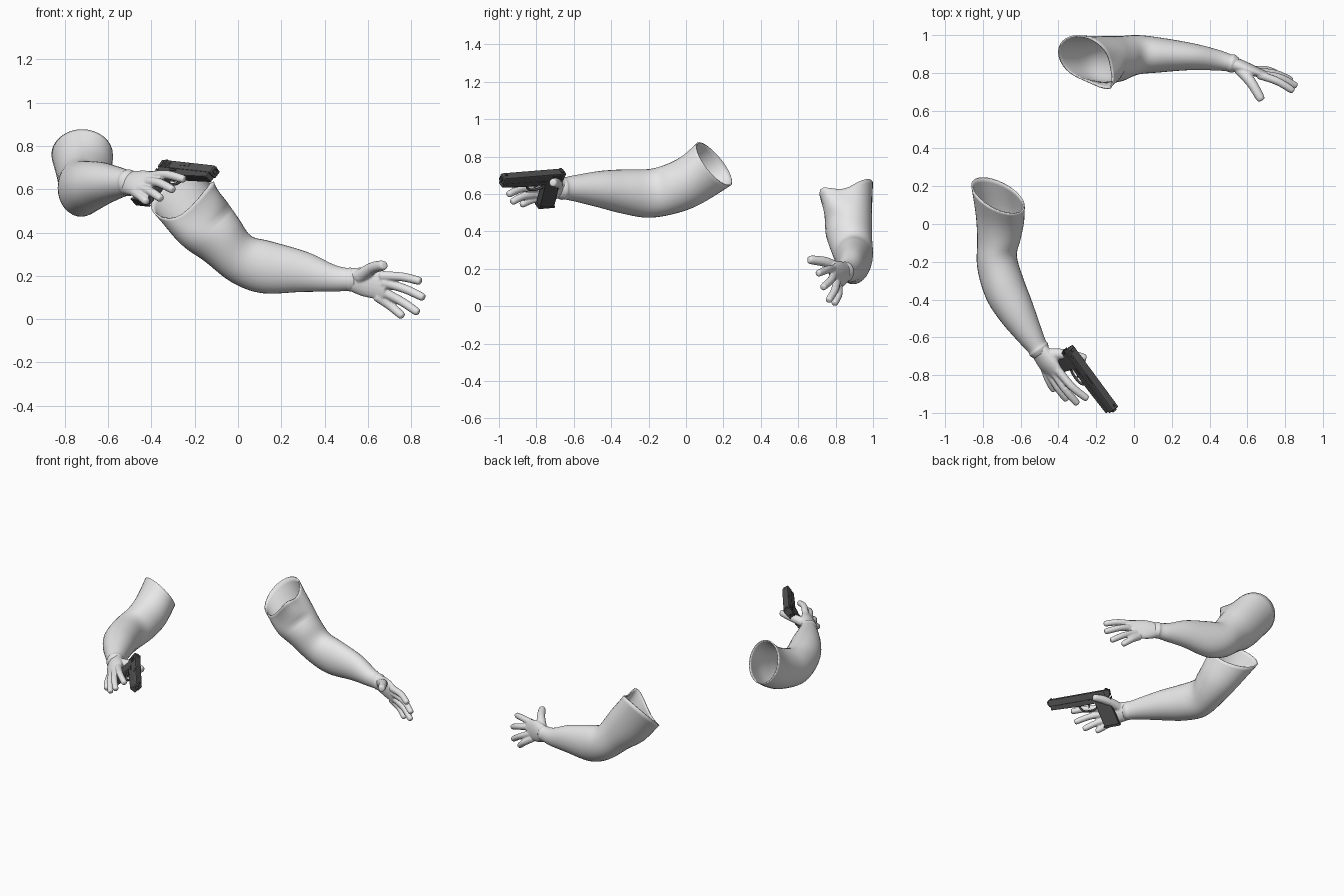
import bpy, bmesh, math
from mathutils import Vector, Matrix

cube = bpy.data.objects.get("Cube")
if cube:
    bpy.data.objects.remove(cube)


def material(name, value):
    m = bpy.data.materials.new(name)
    m.use_nodes = True
    m.diffuse_color = (value, value, value, 1)
    bsdf = next(n for n in m.node_tree.nodes if n.type == 'BSDF_PRINCIPLED')
    bsdf.inputs["Base Color"].default_value = (value, value, value, 1)
    bsdf.inputs["Roughness"].default_value = 0.6
    return m


SKIN = material("light grey", 0.8)
STEEL = material("dark grey", 0.085)
POLYMER = material("charcoal", 0.075)


def finish(name, bm, mat, matrix=None, smooth=True):
    bmesh.ops.recalc_face_normals(bm, faces=bm.faces)
    mesh = bpy.data.meshes.new(name)
    bm.to_mesh(mesh)
    bm.free()
    mesh.materials.append(mat)
    for p in mesh.polygons:
        p.use_smooth = smooth
    ob = bpy.data.objects.new(name, mesh)
    bpy.context.collection.objects.link(ob)
    if matrix:
        ob.matrix_world = matrix
    return ob


def catmull(a, b, c, d, t):
    return 0.5 * (2 * b + (c - a) * t + (2 * a - 5 * b + 4 * c - d) * t * t
                  + (3 * b - a - 3 * c + d) * t ** 3)


def loft(bm, rings, sides=32, steps=5, open_start=False, corner=None):
    """Skin smooth elliptical rings given as (centre, half axis, half axis)."""
    rings = [[Vector(p) for p in r] for r in rings]
    rows = []
    for i in range(len(rings) - 1):
        quad = [rings[max(0, min(len(rings) - 1, i + k))] for k in (-1, 0, 1, 2)]
        last = i == len(rings) - 2
        for s in range(steps + (1 if last else 0)):
            rows.append([catmull(*(q[k] for q in quad), s / steps) for k in range(3)])
    loops = []
    for n, (c, u, v) in enumerate(rows):
        loop = []
        for k in range(sides):
            a = math.tau * k / sides
            p = c + u * math.cos(a) + v * math.sin(a)
            if corner:  # pull one spot of the rim into a point
                near = max(0, math.cos(a + math.pi / 4)) ** 6
                p += Vector(corner) * near * max(0, 1 - n / (steps * 1.2))
            loop.append(bm.verts.new(p))
        loops.append(loop)
    for lo, hi in zip(loops, loops[1:]):
        for k in range(sides):
            j = (k + 1) % sides
            bm.faces.new((lo[k], lo[j], hi[j], hi[k]))
    bm.faces.new(loops[-1])
    if not open_start:
        bm.faces.new(loops[0])


def tube(bm, points, r0, r1, sides=12):
    """Tapered round bar with a rounded tip."""
    pts = [Vector(p) for p in points]
    pts.append(pts[-1] + (pts[-1] - pts[-2]).normalized() * r1 * 0.7)
    rings = []
    for i, p in enumerate(pts):
        t = (pts[min(i + 1, len(pts) - 1)] - pts[max(i - 1, 0)]).normalized()
        u = t.orthogonal().normalized() if i == 0 else (rings[-1][1] - t * rings[-1][1].dot(t)).normalized()
        r = r0 + (r1 - r0) * i / (len(pts) - 1)
        if i == len(pts) - 1:
            r *= 0.5
        rings.append((p, u * r, t.cross(u) * r))
    loft(bm, rings, sides, 4)


def arm(name, rings, corner=None):
    bm = bmesh.new()
    loft(bm, rings, open_start=True, corner=corner)
    ob = finish(name, bm, SKIN)
    shell = ob.modifiers.new("Shell", 'SOLIDIFY')
    shell.thickness = 0.008
    shell.offset = -1


def hand(name, palm, fingers, thumb):
    bm = bmesh.new()
    loft(bm, palm, 20)
    for f in fingers:
        tube(bm, f, 0.023, 0.017)
    tube(bm, thumb, 0.033, 0.018)
    ob = finish(name, bm, SKIN)
    fuse = ob.modifiers.new("Fuse", 'REMESH')
    fuse.mode = 'VOXEL'
    fuse.voxel_size = 0.005
    fuse.use_smooth_shade = True
    soft = ob.modifiers.new("Soften", 'SMOOTH')
    soft.factor = 0.5
    soft.iterations = 5


# Right arm, shoulder opening to wrist crease
arm("right_arm", [
    ((-.72, .15, .76), (.142, -.055, 0), (0, -.08, .117)),
    ((-.71, .03, .675), (.128, -.02, 0), (0, -.05, .128)),
    ((-.715, -.08, .627), (.115, 0, 0), (0, -.03, .13)),
    ((-.725, -.2, .603), (.105, .03, 0), (0, 0, .13)),
    ((-.685, -.34, .613), (.1, .05, 0), (0, 0, .118)),
    ((-.625, -.46, .625), (.085, .05, 0), (0, 0, .098)),
    ((-.555, -.58, .63), (.06, .04, 0), (0, 0, .073)),
    ((-.515, -.645, .63), (.046, .032, 0), (0, 0, .06)),
    ((-.503, -.665, .63), (.047, .033, 0), (0, 0, .061)),
    ((-.49, -.685, .63), (.038, .028, 0), (0, 0, .05))])

# Left arm, with a pointed corner on the opening
arm("left_arm", [
    ((-.265, .88, .572), (.137, -.03, .045), (0, .116, .098)),
    ((-.16, .87, .445), (.112, 0, .09), (0, .125, .025)),
    ((-.075, .875, .365), (.08, 0, .097), (0, .12, 0)),
    ((.015, .895, .278), (.045, 0, .107), (0, .105, 0)),
    ((.13, .895, .24), (.02, 0, .12), (0, .093, 0)),
    ((.31, .885, .218), (.01, 0, .092), (.01, .07, 0)),
    ((.44, .867, .19), (0, 0, .063), (.01, .054, 0)),
    ((.5, .854, .184), (0, 0, .053), (.012, .045, 0)),
    ((.52, .85, .183), (0, 0, .055), (.013, .047, 0)),
    ((.545, .842, .182), (0, 0, .045), (.01, .038, 0))], corner=(.045, -.06, .09))

# Hands
hand("right_hand", [
    ((-.515, -.645, .63), (.028, .02, .043), (-.024, -.018, .03)),
    ((-.46, -.73, .628), (.042, .012, .054), (-.025, -.02, .023)),
    ((-.415, -.80, .62), (.042, .005, .054), (-.016, -.013, .015))],
    [((-.405, -.77, .66), (-.33, -.86, .667), (-.255, -.92, .648)),
     ((-.43, -.775, .635), (-.365, -.875, .63), (-.305, -.945, .6)),
     ((-.455, -.775, .605), (-.405, -.865, .59), (-.36, -.925, .56)),
     ((-.475, -.76, .585), (-.45, -.83, .567), (-.425, -.875, .545))],
    ((-.47, -.69, .645), (-.36, -.69, .66), (-.265, -.71, .66)))
hand("left_hand", [
    ((.51, .852, .183), (0, 0, .05), (.01, .04, 0)),
    ((.595, .825, .172), (.015, -.01, .068), (.01, .03, 0)),
    ((.69, .79, .15), (.02, -.012, .062), (.008, .019, 0))],
    [((.66, .79, .2), (.76, .755, .195), (.835, .71, .177)),
     ((.67, .79, .17), (.77, .775, .14), (.85, .735, .103)),
     ((.66, .805, .13), (.75, .795, .085), (.825, .765, .035)),
     ((.64, .815, .105), (.705, .815, .06), (.755, .795, .018))],
    ((.56, .82, .195), (.62, .75, .235), (.67, .665, .248)))

# Pistol frame: x runs to the muzzle, z up, origin at the rear top of the slide
ahead = Vector((.59, -.8, -.065)).normalized()
up = Vector((.55, .34, .76))
up = (up - ahead * up.dot(ahead)).normalized()
side = up.cross(ahead)
GUN = Matrix.Translation((-.335, -.653, .722)) @ Matrix((ahead, side, up)).transposed().to_4x4()


def plate(name, outline, width, mat, bevel=0.004, y=0):
    """Extrude a side outline across the pistol's width."""
    bm = bmesh.new()
    face = bm.faces.new([bm.verts.new((px, y - width / 2, pz)) for px, pz in outline])
    ext = bmesh.ops.extrude_face_region(bm, geom=[face])["geom"]
    bmesh.ops.translate(bm, vec=(0, width, 0),
                        verts=[g for g in ext if isinstance(g, bmesh.types.BMVert)])
    ob = finish(name, bm, mat, GUN, smooth=False)
    if bevel:
        b = ob.modifiers.new("Bevel", 'BEVEL')
        b.width = bevel
        b.segments = 2


def box(name, x0, x1, z0, z1, width, mat, bevel=0.0, y=0):
    plate(name, [(x0, z0), (x1, z0), (x1, z1), (x0, z1)], width, mat, bevel, y)


box("slide", -.005, .405, -.042, .002, .048, STEEL, .007)
plate("frame", [(0, -.038), (.395, -.038), (.395, -.066), (.22, -.074), (.02, -.07)], .043, POLYMER)
plate("grip", [(-.012, -.042), (.012, -.06), (.108, -.06), (.1, -.1), (.074, -.232),
               (-.024, -.232), (-.014, -.17), (.006, -.09)], .044, POLYMER, .007)
plate("magazine_base", [(.08, -.23), (-.028, -.23), (-.029, -.242), (.078, -.242)], .046, POLYMER, .003)
box("front_sight", .378, .39, 0, .009, .007, STEEL)
box("rear_sight", .01, .025, 0, .01, .03, STEEL)
plate("trigger", [(.14, -.068), (.155, -.068), (.151, -.086), (.157, -.102), (.145, -.094)], .01, STEEL, 0)
for s, label in ((-1, "right"), (1, "left")):
    for i in range(6):
        x = .016 + i * .012
        box(f"{label}_serration_{i + 1}", x, x + .005, -.036, -.008, .004, POLYMER, y=s * .0235)
    box(label + "_slide_stop", .105, .15, -.054, -.046, .006, STEEL, y=s * .0225)
box("ejection_port", .16, .225, -.022, -.004, .004, POLYMER, y=-.0235)

# Trigger guard and muzzle
bm = bmesh.new()
tube(bm, [(.098, 0, -.104), (.13, 0, -.116), (.18, 0, -.114), (.204, 0, -.094), (.212, 0, -.066)], .007, .007, 10)
finish("trigger_guard", bm, POLYMER, GUN)
bm = bmesh.new()
bmesh.ops.create_cone(bm, cap_ends=True, segments=20, radius1=.013, radius2=.013, depth=.012,
                      matrix=Matrix.Translation((.406, 0, -.02)) @ Matrix.Rotation(math.pi / 2, 4, 'Y'))
cap = max(bm.faces, key=lambda f: f.calc_center_median().x)
bmesh.ops.inset_region(bm, faces=[cap], thickness=.004)
bmesh.ops.translate(bm, verts=cap.verts, vec=(-.01, 0, 0))
finish("muzzle", bm, STEEL, GUN, smooth=False)
